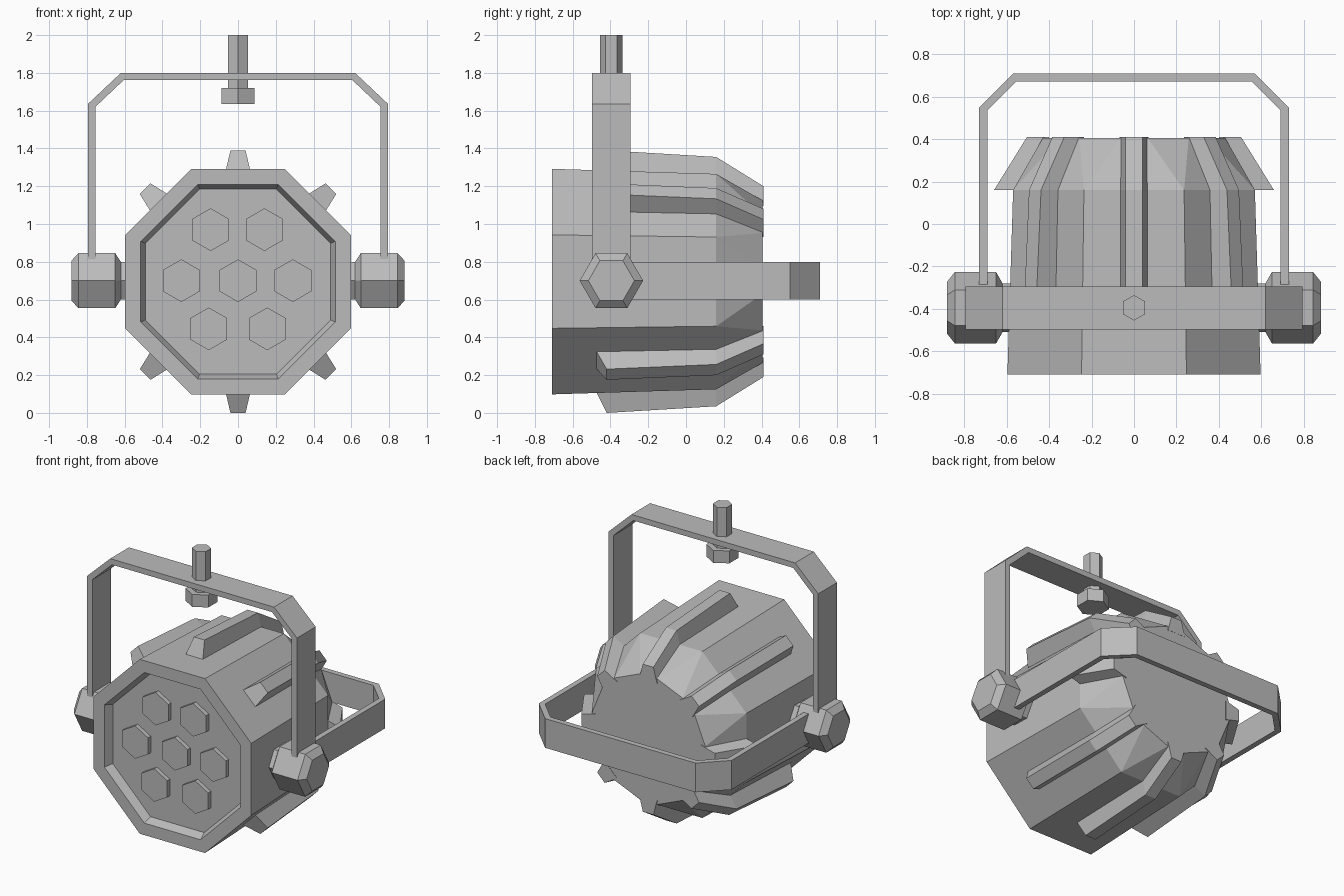
import bpy, bmesh
from math import sin, cos, pi, radians
from mathutils import Vector, Matrix

if "Cube" in bpy.data.objects:
    bpy.data.objects.remove(bpy.data.objects["Cube"])

GREY = (0.5, 0.5, 0.5, 1)
metal = bpy.data.materials.new("grey_metal")
metal.use_nodes = True
metal.diffuse_color = GREY
metal.node_tree.nodes["Principled BSDF"].inputs["Base Color"].default_value = GREY

MID = 0.695       # height of the lamp axis
PIVOT_Y = -0.395  # depth of the side pivots


def finish(name, bm):
    bmesh.ops.recalc_face_normals(bm, faces=bm.faces)
    mesh = bpy.data.meshes.new(name)
    bm.to_mesh(mesh)
    bm.free()
    mesh.materials.append(metal)
    obj = bpy.data.objects.new(name, mesh)
    bpy.context.collection.objects.link(obj)
    return obj


def bridge(bm, rings):
    """Skin equal-sized rings of points; returns the vertex rings."""
    loops = [[bm.verts.new(p) for p in ring] for ring in rings]
    n = len(loops[0])
    for a, b in zip(loops, loops[1:]):
        for i in range(n):
            j = (i + 1) % n
            bm.faces.new((a[i], a[j], b[j], b[i]))
    return loops


def loft(name, rings):
    bm = bmesh.new()
    loops = bridge(bm, rings)
    bm.faces.new(loops[0])
    bm.faces.new(loops[-1])
    return finish(name, bm)


def hexagon(radius, place):
    """Six points; place maps the two plane coordinates into space."""
    return [place(radius * cos(k * pi / 3), radius * sin(k * pi / 3)) for k in range(6)]


def octagon(apothem, y):
    r = apothem / cos(pi / 8)
    angles = [pi / 8 + k * pi / 4 for k in range(8)]
    return [Vector((r * cos(a), y, MID + r * sin(a))) for a in angles]


# Housing: recessed front, long barrel, tapered back with cut corners
bm = bmesh.new()
loops = bridge(bm, [octagon(0.49, -0.655), octagon(0.515, -0.71),
                    octagon(0.597, -0.71), octagon(0.57, 0.16)])
bm.faces.new(loops[0])
shoulder, back = loops[-1], []
for k in range(8):
    a = k * pi / 4
    for side in (-0.065, 0.065):
        x, z = 0.43 * cos(a) - side * sin(a), 0.43 * sin(a) + side * cos(a)
        back.append(bm.verts.new((x, 0.405, MID + z)))
for k in range(8):
    low, high = back[2 * k], back[2 * k + 1]
    bm.faces.new((shoulder[k - 1], shoulder[k], high, low))
    bm.faces.new((shoulder[k], back[(2 * k + 2) % 16], high))
bm.faces.new(back)
finish("housing", bm)

# Cooling fins: long ones all round, short ones at the sides behind the handle
for k in range(8):
    spin = Matrix.Rotation(k * pi / 4, 4, 'Y')
    stations = [(0.16, 0.16, 0.55, 0.66), (0.41, 0.41, 0.40, 0.505)]
    if k % 4 != 2:
        stations.insert(0, (-0.48, -0.42, 0.575, 0.695))
    rings = []
    for y_base, y_tip, base, tip in stations:
        ring = [(-0.068, y_base, base), (0.068, y_base, base),
                (0.04, y_tip, tip), (-0.04, y_tip, tip)]
        rings.append([spin @ Vector(p) + Vector((0, 0, MID)) for p in ring])
    loft(f"fin_{k + 1}", rings)

# Lenses: seven raised hexagons in the recess
rows = [(0.97, (-0.145, 0.14)), (0.70, (-0.30, 0, 0.29)), (0.445, (-0.155, 0.155))]
for z, columns in rows:
    for x in columns:
        loft("lens", [hexagon(0.113, lambda u, v: (x + v, y, z + u))
                      for y in (-0.65, -0.685)])


# Bent flat straps, mirrored across x
def strap(name, outer, inner, place, low, high):
    pairs = list(zip(outer, inner))
    pairs += [((-o[0], o[1]), (-i[0], i[1])) for o, i in reversed(pairs)]
    loft(name, [[place(*o, low), place(*o, high), place(*i, high), place(*i, low)]
                for o, i in pairs])


strap("hanging_yoke",
      [(0.795, 0.68), (0.795, 1.635), (0.62, 1.80)],
      [(0.755, 0.68), (0.755, 1.62), (0.605, 1.762)],
      lambda x, z, y: (x, y, z), -0.497, -0.295)
strap("rear_handle",
      [(0.73, -0.39), (0.73, 0.55), (0.57, 0.71)],
      [(0.692, -0.39), (0.692, 0.535), (0.555, 0.672)],
      lambda x, y, z: (x, y, z), 0.6, 0.8)

# Side knobs: hexagonal turned profile along x
profile = [(0.56, 0.115), (0.62, 0.115), (0.65, 0.168), (0.845, 0.168), (0.882, 0.122)]
for name, side in (("left_knob", 1), ("right_knob", -1)):
    loft(name, [hexagon(r, lambda u, v: (side * x, PIVOT_Y + u, 0.70 + v))
                for x, r in profile])

# Hanging bolt and its nut
for name, radius, low, high in (("hanging_bolt", 0.06, 1.66, 2.0),
                                ("bolt_nut", 0.1, 1.635, 1.72)):
    loft(name, [hexagon(radius, lambda u, v: (v, PIVOT_Y + u, z)) for z in (low, high)])
